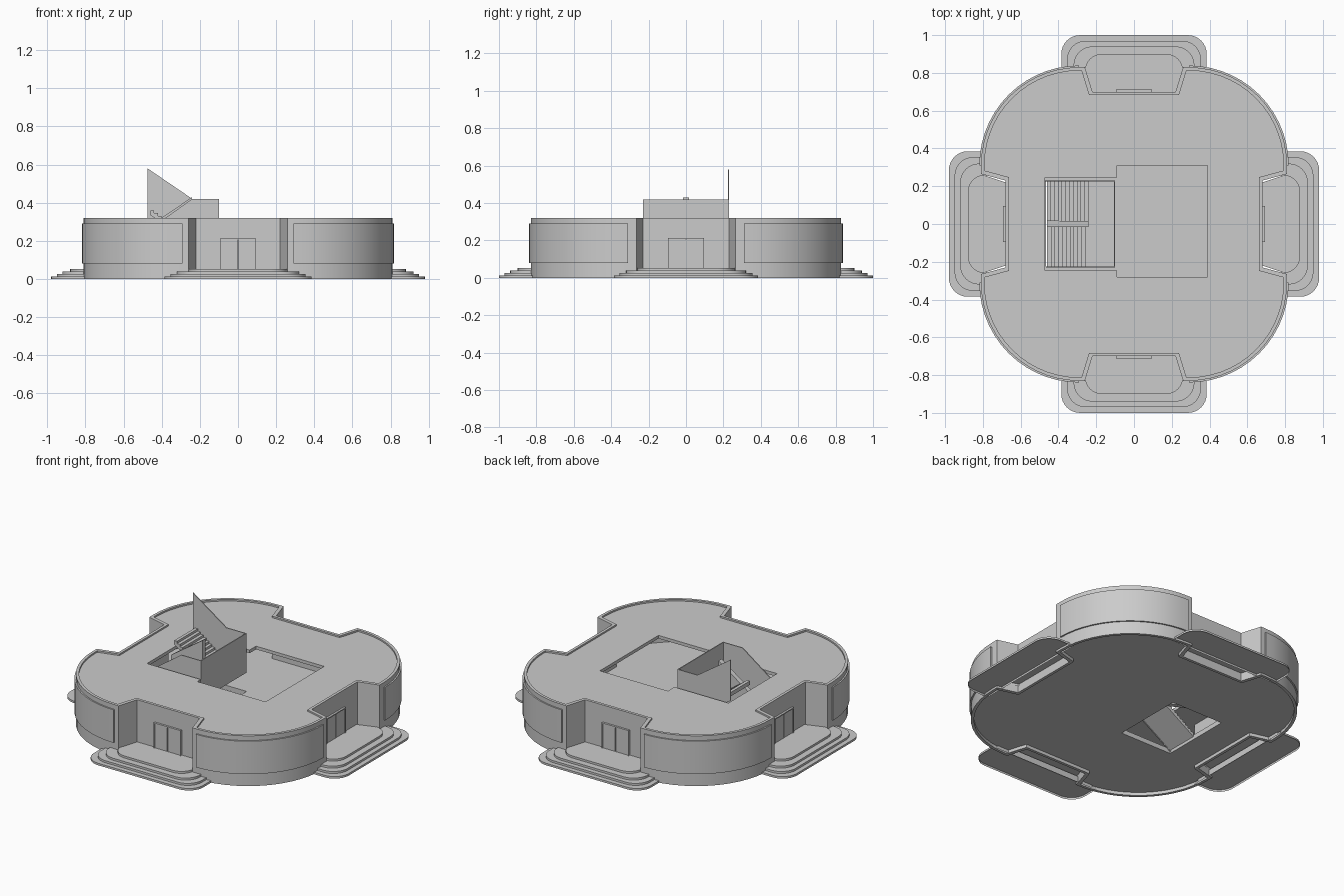
import bpy, bmesh, math
from mathutils import Vector

if "Cube" in bpy.data.objects:
    bpy.data.objects.remove(bpy.data.objects["Cube"])


def finish(name, bm):
    bmesh.ops.recalc_face_normals(bm, faces=bm.faces)
    me = bpy.data.meshes.new(name)
    bm.to_mesh(me)
    bm.free()
    ob = bpy.data.objects.new(name, me)
    bpy.context.collection.objects.link(ob)
    return ob


def smooth(ob, deg=20):
    bpy.ops.object.select_all(action='DESELECT')
    bpy.context.view_layer.objects.active = ob
    ob.select_set(True)
    bpy.ops.object.shade_smooth_by_angle(angle=math.radians(deg))


def prism(name, pts, vec, bottom=True):
    """Polygon of 3D points swept along vec."""
    bm = bmesh.new()
    lo = [bm.verts.new(p) for p in pts]
    hi = [bm.verts.new(Vector(p) + Vector(vec)) for p in pts]
    n = len(pts)
    for i in range(n):
        j = (i + 1) % n
        bm.faces.new((lo[i], lo[j], hi[j], hi[i]))
    bm.faces.new(hi)
    if bottom:
        bm.faces.new(lo[::-1])
    return finish(name, bm)


def box(name, x0, x1, y0, y1, z0, z1):
    return prism(name, [(x0, y0, z0), (x1, y0, z0), (x1, y1, z0), (x0, y1, z0)],
                 (0, 0, z1 - z0))


def slab(name, outer, hole, z, depth):
    """Flat plate with one hole; depth extends downwards."""
    bm = bmesh.new()
    edges = []
    for loop in (outer, hole):
        vs = [bm.verts.new((x, y, z)) for x, y in loop]
        edges += [bm.edges.new((vs[i], vs[(i + 1) % len(vs)])) for i in range(len(vs))]
    bmesh.ops.triangle_fill(bm, edges=edges, use_beauty=True)
    ret = bmesh.ops.extrude_face_region(bm, geom=bm.faces[:], use_keep_orig=True)
    vs = [g for g in ret['geom'] if isinstance(g, bmesh.types.BMVert)]
    bmesh.ops.translate(bm, verts=vs, vec=(0, 0, -depth))
    return finish(name, bm)


def arc(cx, cy, r, a0, a1, n):
    return [(cx + r * math.cos(math.radians(a0 + (a1 - a0) * i / n)),
             cy + r * math.sin(math.radians(a0 + (a1 - a0) * i / n))) for i in range(n + 1)]


def outline(t):
    """Four-lobed plan, inset by t, counter-clockwise."""
    q = [(0.68 - t, 0.23 + t), (0.81 - t, 0.265 + t)] \
        + arc(0.29, 0.31, 0.52 - t, 0, 90, 14) + [(0.26 + t, 0.83 - t), (0.22 + t, 0.70 - t)]
    pts = []
    for sx, sy in ((1, 1), (-1, 1), (-1, -1), (1, -1)):
        part = [(sx * x, sy * y) for x, y in q]
        pts += part if sx * sy > 0 else part[::-1]
    return pts


def ring(name, outer, inner, z0, z1):
    """Closed wall between two matching loops."""
    bm = bmesh.new()
    rows = [[bm.verts.new((x, y, z)) for x, y in loop]
            for loop, z in ((outer, z0), (outer, z1), (inner, z1), (inner, z0))]
    n = len(outer)
    for a in range(4):
        for i in range(n):
            j = (i + 1) % n
            r, s = rows[a], rows[(a + 1) % 4]
            bm.faces.new((r[i], r[j], s[j], s[i]))
    return finish(name, bm)


def side(k, u, v):
    """Local entrance coordinates (u across, v outwards) to plan x, y."""
    if k % 2:
        v -= 0.02
    return [(u, -v), (v, u), (-u, v), (-v, -u)][k]


# outer wall, floor and roof deck
smooth(ring("outer_wall", outline(0), outline(0.018), 0, 0.32))
stair_hole = [(-0.465, -0.23), (-0.10, -0.23), (-0.10, 0.23), (-0.465, 0.23)]
slab("floor", outline(0.009), stair_hole, 0.05, 0.03)
roof_hole = [(-0.47, -0.245), (-0.09, -0.245), (-0.09, -0.28), (0.39, -0.28),
             (0.39, 0.31), (-0.09, 0.31), (-0.09, 0.245), (-0.47, 0.245)]
slab("roof_deck", outline(0.009), roof_hole, 0.31, 0.02)
box("floor_panel", -0.10, 0.13, -0.16, 0.15, 0.045, 0.056)

# curved window bands on the four lobes
for sx, sy, tag in ((1, 1, "back_right"), (-1, 1, "back_left"),
                    (-1, -1, "front_left"), (1, -1, "front_right")):
    band = arc(0.29, 0.31, 0.529, 0, 90, 14) + arc(0.29, 0.31, 0.515, 90, 0, 14)
    smooth(prism("window_band_" + tag, [(sx * x, sy * y, 0.08) for x, y in band],
                 (0, 0, 0.21)))

# stepped platforms and double doors at the four entrances
for k, tag in enumerate(("front", "right", "back", "left")):
    for i, (w, d, r) in enumerate(((0.385, 1.0, 0.10), (0.355, 0.97, 0.10),
                                   (0.32, 0.94, 0.10), (0.26, 0.90, 0.09))):
        curve = arc(w - r, d - r, r, 0, 90, 8)
        curve += [(-u, v) for u, v in curve[::-1]]
        if i == 3:
            inner = [(-0.26, 0.82), (-0.22, 0.70), (0.22, 0.70), (0.26, 0.82)]
        else:
            inner = [(-w, 0.80), (w, 0.80)]
        pts = [(*side(k, u, v), i * 0.013) for u, v in inner + curve]
        smooth(prism(f"step_{tag}_{i + 1}", pts, (0, 0, 0.013), bottom=False), 30)
    for name, u0, u1, v1, z0, z1 in (("door_left", -0.088, -0.003, 0.708, 0.052, 0.205),
                                     ("door_right", 0.003, 0.088, 0.708, 0.052, 0.205),
                                     ("lintel", -0.095, 0.095, 0.713, 0.205, 0.212),
                                     ("jamb_left", -0.095, -0.088, 0.713, 0.052, 0.205),
                                     ("jamb_right", 0.088, 0.095, 0.713, 0.052, 0.205)):
        pts = [(*side(k, u, v), z0) for u, v in
               ((u0, 0.695), (u1, 0.695), (u1, v1), (u0, v1))]
        prism(f"{name}_{tag}", pts, (0, 0, z1 - z0))


# two-flight staircase: lower flight, landing, upper flight
def flight(name, y0, y1, za, zb, xa, xb, n=11):
    dx, dz = (xb - xa) / n, (zb - za) / n
    prof = []
    for i in range(n):
        prof += [(xa + dx * i, za + dz * i), (xa + dx * i, za + dz * (i + 1))]
    prof += [(xb, zb), (xb, zb - 0.025), (xa, za - 0.015)]
    prism(name, [(x, y0, z) for x, z in prof], (0, y1 - y0, 0))


flight("lower_flight", -0.225, -0.015, 0.05, 0.20, -0.46, -0.24)
flight("upper_flight", 0.015, 0.225, 0.20, 0.36, -0.24, -0.46)
box("landing", -0.24, -0.10, -0.225, 0.225, 0.175, 0.20)

# stair parapet walls
walls = (("stair_wall_front", -0.23, 0.006,
          [(-0.10, 0.17), (-0.10, 0.42), (-0.24, 0.42), (-0.465, 0.26), (-0.465, 0.03),
           (-0.24, 0.17)]),
         ("stair_wall_back", 0.224, 0.006,
          [(-0.10, 0.17), (-0.10, 0.42), (-0.24, 0.42), (-0.475, 0.58), (-0.475, 0.32),
           (-0.24, 0.17)]),
         ("stair_spine", -0.015, 0.03,
          [(-0.24, 0.17), (-0.24, 0.43), (-0.46, 0.28), (-0.46, 0.22), (-0.28, 0.17)]))
for name, y, t, prof in walls:
    prism(name, [(x, y, z) for x, z in prof], (0, t, 0))
box("stair_wall_end", -0.106, -0.10, -0.23, 0.23, 0.17, 0.42)
